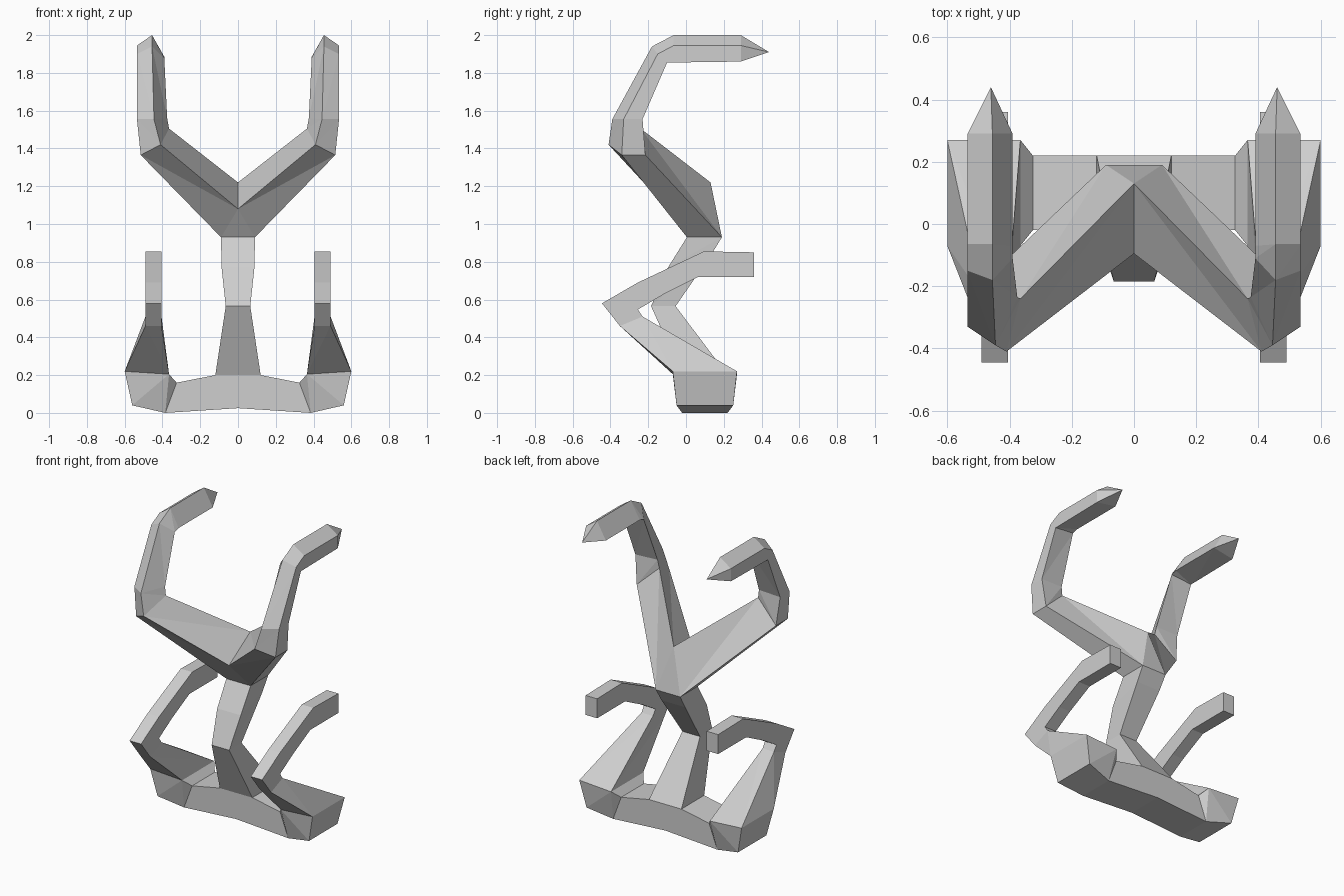
import bpy, bmesh

if "Cube" in bpy.data.objects:
    bpy.data.objects.remove(bpy.data.objects["Cube"])

grey = bpy.data.materials.new("plain_grey")
grey.diffuse_color = (0.62, 0.62, 0.62, 1)
grey.use_nodes = True
grey.node_tree.nodes["Principled BSDF"].inputs["Base Color"].default_value = grey.diffuse_color


def finish(name, bm, mirror=True):
    bmesh.ops.remove_doubles(bm, verts=bm.verts, dist=0.0005)
    bmesh.ops.recalc_face_normals(bm, faces=bm.faces)
    me = bpy.data.meshes.new(name)
    bm.to_mesh(me)
    bm.free()
    me.materials.append(grey)
    ob = bpy.data.objects.new(name, me)
    bpy.context.collection.objects.link(ob)
    if mirror:
        mod = ob.modifiers.new("mirror", 'MIRROR')
        mod.use_axis[0] = True
        mod.use_clip = True
    return ob


def face(bm, pts):
    bm.faces.new([bm.verts.new(p) for p in pts])


def loft(bm, rings, cap=False):
    """Skin four-point rings with triangles, optionally closing the far end."""
    for a, b in zip(rings, rings[1:]):
        for i in range(4):
            j = (i + 1) % 4
            face(bm, (a[i], b[i], b[j]))
            face(bm, (a[i], b[j], a[j]))
    if cap:
        face(bm, rings[-1])


def slab(bm, outline, skip):
    """Outline points are (x, z, front y, back y); skip lists open edges."""
    n = len(outline)
    front = [(x, f, z) for x, z, f, b in outline]
    back = [(x, b, z) for x, z, f, b in outline]
    for i in range(n):
        j = (i + 1) % n
        if i not in skip:
            face(bm, (front[i], front[j], back[j], back[i]))
    for row in (front, back):
        for i in range(1, n - 1):
            face(bm, (row[0], row[i], row[i + 1]))


# Base bar and the flared block at its end
bm = bmesh.new()
F, B = -0.02, 0.22
slab(bm, [(0, 0.025, F, B), (0.385, 0, F, B), (0.325, 0.16, F, B),
          (0.12, 0.20, F, B), (0, 0.20, F, B)], skip={1, 3, 4})
slab(bm, [(0.365, 0.205, -0.07, 0.27), (0.325, 0.16, F, B), (0.385, 0, F, B),
          (0.56, 0.04, -0.05, 0.25), (0.60, 0.22, -0.07, 0.27)], skip={1, 4})
finish("base", bm)

# Lower arms: rise forward from the base blocks, bend, and reach back
def arm_ring(x0, x1, front, back):
    return [(x0, *front), (x1, *front), (x1, *back), (x0, *back)]

bm = bmesh.new()
rings = [[(0.365, -0.07, 0.205), (0.60, -0.07, 0.22), (0.60, 0.27, 0.22), (0.365, 0.27, 0.205)]]
for front, back in (((-0.35, 0.46), (-0.23, 0.51)),
                    ((-0.445, 0.58), (-0.255, 0.547)),
                    ((-0.255, 0.69), (-0.12, 0.627)),
                    ((0.095, 0.855), (0.065, 0.72)),
                    ((0.36, 0.85), (0.36, 0.72))):
    rings.append(arm_ring(0.405, 0.49, front, back))
loft(bm, rings, cap=True)
finish("lower_arms", bm)

# Central stem
bm = bmesh.new()
loft(bm, [arm_ring(-w, w, f, b) for w, f, b in (
    (0.12, (F, 0.20), (B, 0.20)),
    (0.065, (-0.185, 0.565), (-0.055, 0.565)),
    (0.087, (-0.095, 0.77), (0.135, 0.84)),
    (0.09, (0.005, 0.93), (0.19, 0.93)))])
finish("stem", bm, mirror=False)

# Upper arms: fork from the stem, turn up, then hook back to a point
bm = bmesh.new()
tip = (0.46, 0.44, 1.91)
loft(bm, [
    [(0.09, 0.005, 0.93), (0.09, 0.19, 0.93), (0, 0.13, 1.22), (0, -0.095, 1.08)],
    [(0.515, -0.34, 1.365), (0.515, -0.215, 1.365), (0.365, -0.24, 1.505), (0.41, -0.41, 1.42)],
    [(0.535, -0.33, 1.555), (0.535, -0.23, 1.555), (0.375, -0.235, 1.56), (0.445, -0.39, 1.555)],
    [(0.535, -0.15, 1.90), (0.535, -0.10, 1.855), (0.39, -0.11, 1.875), (0.455, -0.18, 1.94)],
    [(0.535, -0.065, 1.945), (0.535, -0.07, 1.855), (0.39, -0.07, 1.885), (0.455, -0.065, 2.0)],
    [(0.535, 0.29, 1.945), (0.535, 0.29, 1.86), (0.39, 0.29, 1.885), (0.455, 0.29, 2.0)]])
hand = [(0.535, 0.29, 1.945), (0.535, 0.29, 1.86), (0.39, 0.29, 1.885), (0.455, 0.29, 2.0)]
for i in range(4):
    face(bm, (hand[i], hand[(i + 1) % 4], tip))
# gussets filling the crotch of the fork, front and back
face(bm, ((0, -0.095, 1.08), (0, 0.005, 0.93), (0.09, 0.005, 0.93)))
face(bm, ((0, 0.13, 1.22), (0.09, 0.19, 0.93), (0, 0.19, 0.93)))
finish("upper_arms", bm)
